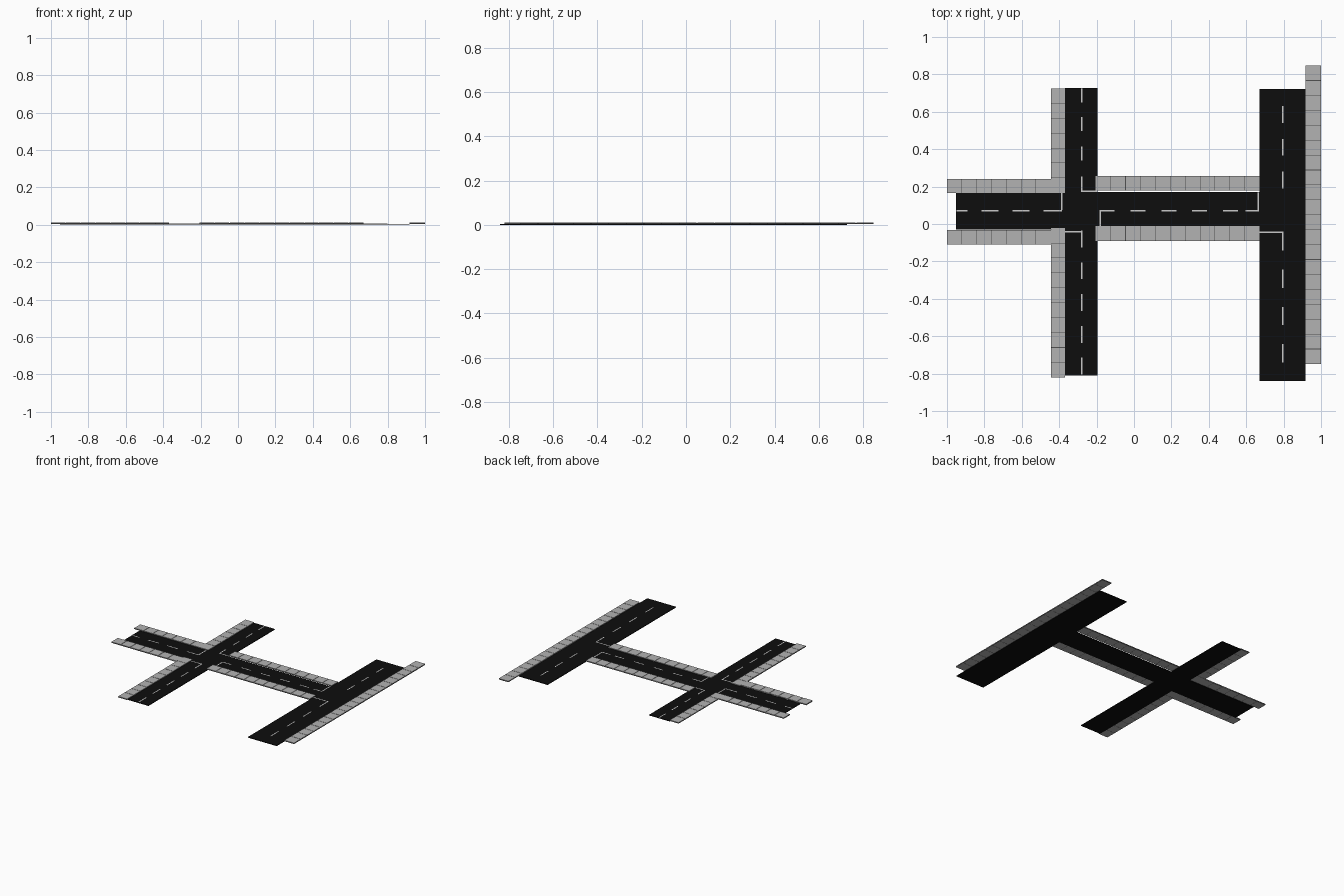
import bpy, bmesh
from mathutils import Matrix, Vector

if "Cube" in bpy.data.objects:
    bpy.data.objects.remove(bpy.data.objects["Cube"])

ROAD_TOP, JOINT_TOP, WALK_TOP = 0.005, 0.0085, 0.011


def material(name, v):
    m = bpy.data.materials.new(name)
    m.diffuse_color = (v, v, v, 1)
    m.use_nodes = True
    m.node_tree.nodes["Principled BSDF"].inputs["Base Color"].default_value = m.diffuse_color
    return m


ASPHALT = material("asphalt", 0.004)
PAVING = material("paving", 0.45)
JOINT = material("joint", 0.08)
PAINT = material("paint", 0.62)


def build(name, boxes, mat):
    """One object made of boxes given as (x0, x1, y0, y1, z0, z1)."""
    bm = bmesh.new()
    for x0, x1, y0, y1, z0, z1 in boxes:
        c = Vector(((x0 + x1) / 2, (y0 + y1) / 2, (z0 + z1) / 2))
        bmesh.ops.create_cube(bm, size=1, matrix=Matrix.Translation(c)
                              @ Matrix.Diagonal((x1 - x0, y1 - y0, z1 - z0, 1)))
    me = bpy.data.meshes.new(name)
    bm.to_mesh(me)
    bm.free()
    me.materials.append(mat)
    ob = bpy.data.objects.new(name, me)
    bpy.context.collection.objects.link(ob)


def sidewalk(name, x0, x1, y0, y1, gap=0.003):
    """Row of square slabs standing on a darker joint bed."""
    build(name + "_bed", [(x0, x1, y0, y1, 0.0035, JOINT_TOP)], JOINT)
    along_x = x1 - x0 > y1 - y0
    length = max(x1 - x0, y1 - y0)
    n = round(length / 0.078)
    step = length / n
    slabs = []
    for i in range(n):
        a = i * step + (gap / 2 if i else 0)
        b = (i + 1) * step - (gap / 2 if i < n - 1 else 0)
        if along_x:
            slabs.append((x0 + a, x0 + b, y0, y1, 0.003, WALK_TOP))
        else:
            slabs.append((x0, x1, y0 + a, y0 + b, 0.003, WALK_TOP))
    build(name + "_slabs", slabs, PAVING)


def paint(name, rects):
    build(name, [(*r, ROAD_TOP - 0.001, ROAD_TOP + 0.0008) for r in rects], PAINT)


def dashes_x(y, start, step, n, length, w=0.004):
    return [(start + i * step, start + i * step + length, y - w, y + w) for i in range(n)]


def dashes_y(x, start, step, n, length, w=0.004):
    return [(x - w, x + w, start + i * step, start + i * step + length) for i in range(n)]


# Carriageways
for name, r in {
    "cross_street": (-0.37, -0.195, -0.81, 0.727),
    "main_avenue": (0.672, 0.917, -0.84, 0.722),
    "west_road": (-0.952, -0.37, -0.03, 0.165),
    "connecting_road": (-0.195, 0.672, -0.012, 0.172),
}.items():
    build(name, [(*r, 0, ROAD_TOP)], ASPHALT)

# Sidewalks
sidewalk("west_north_walk", -1.0, -0.445, 0.167, 0.24)
sidewalk("west_south_walk", -1.0, -0.445, -0.11, -0.033)
sidewalk("cross_north_walk", -0.445, -0.37, 0.167, 0.725)
sidewalk("cross_south_walk", -0.445, -0.37, -0.82, -0.022)
sidewalk("connecting_north_walk", -0.205, 0.672, 0.179, 0.256)
sidewalk("connecting_south_walk", -0.205, 0.672, -0.09, -0.012)
sidewalk("avenue_walk", 0.918, 1.0, -0.748, 0.847)

# Dashed centre lines with stop lines
paint("west_markings", dashes_x(0.07, -0.95, 0.06, 1, 0.06)
      + dashes_x(0.07, -0.815, 0.165, 2, 0.09) + dashes_x(0.07, -0.485, 1, 1, 0.1)
      + [(-0.389, -0.381, 0.074, 0.165)])
paint("connecting_markings", dashes_x(0.07, -0.184, 0.165, 5, 0.08)
      + dashes_x(0.07, 0.595, 1, 1, 0.073)
      + [(-0.184, -0.176, -0.012, 0.066), (0.66, 0.668, 0.074, 0.172)])
paint("cross_markings", dashes_y(-0.28, 0.18, 0.159, 3, 0.075)
      + dashes_y(-0.28, 0.65, 1, 1, 0.076) + dashes_y(-0.28, -0.805, 0.17, 5, 0.09)
      + [(-0.284, -0.195, 0.172, 0.18), (-0.37, -0.276, -0.045, -0.037)])
paint("avenue_markings", dashes_y(0.795, 0.19, 0.175, 3, 0.09)
      + dashes_y(0.795, -0.74, 0.199, 4, 0.098)
      + [(0.672, 0.799, -0.047, -0.039)])
